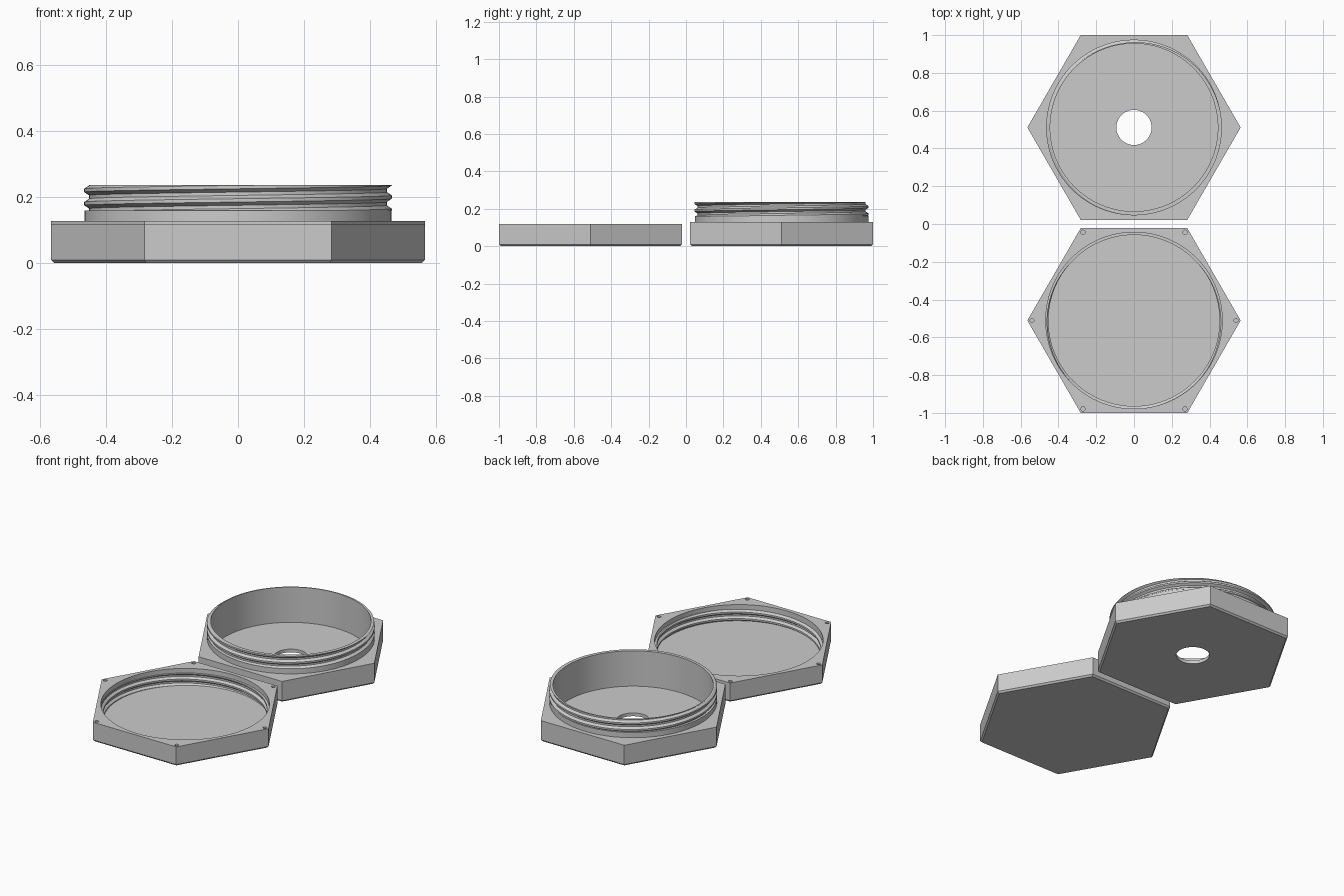
import bpy, bmesh, math
from mathutils import Vector

if "Cube" in bpy.data.objects:
    bpy.data.objects.remove(bpy.data.objects["Cube"], do_unlink=True)

SEG = 144
APOTHEM = 0.489
PITCH = 0.04
CENTRE_Y = 0.511

grey = bpy.data.materials.new("light grey plastic")
grey.use_nodes = True
grey.diffuse_color = (0.6, 0.6, 0.6, 1)
grey.node_tree.nodes["Principled BSDF"].inputs["Base Color"].default_value = (0.6, 0.6, 0.6, 1)


# Each ring is a function of angle giving (radius, height)
def circle(r, z):
    return lambda a: (r, z)


def hexagon(apothem, z):
    sixth = math.pi / 3
    return lambda a: (apothem / math.cos(a % sixth - sixth / 2), z)


def thread(root, crest, z0, z1):
    """Right-handed helical rows, cut off flat at z0 and z1."""
    def row(offset):
        def point(a):
            turn = a / math.tau
            z = min(max(z0 + PITCH * (turn + offset), z0), z1)
            phase = ((z - z0) / PITCH - turn) % 1
            t = min(max((abs(phase - 0.5) * 2 - 0.25) / 0.5, 0), 1)
            return root + (crest - root) * t, z
        return point
    return [row(turn + k) for turn in range(-2, 3) for k in (0.125, 0.375, 0.625, 0.875)]


def lathe(name, rings, y):
    bm = bmesh.new()
    grid = []
    for ring in rings:
        line = []
        for i in range(SEG + 1):
            a = math.tau * i / SEG
            r, z = ring(a)
            line.append(bm.verts.new((r * math.cos(a), r * math.sin(a), z)))
        grid.append(line)
    for lower, upper in zip(grid, grid[1:]):
        for i in range(SEG):
            bm.faces.new((lower[i], lower[i + 1], upper[i + 1], upper[i]))
    bmesh.ops.remove_doubles(bm, verts=bm.verts, dist=0.00005)
    bmesh.ops.recalc_face_normals(bm, faces=bm.faces)
    mesh = bpy.data.meshes.new(name)
    bm.to_mesh(mesh)
    bm.free()
    mesh.materials.append(grey)
    obj = bpy.data.objects.new(name, mesh)
    obj.location.y = y
    bpy.context.collection.objects.link(obj)
    return obj


def select_only(obj):
    bpy.ops.object.select_all(action='DESELECT')
    obj.select_set(True)
    bpy.context.view_layer.objects.active = obj


def hex_shell(height):
    return [hexagon(APOTHEM - 0.009, 0), hexagon(APOTHEM, 0.01), hexagon(APOTHEM, height)]


# Threaded base with a drilled floor
base = lathe("threaded_base",
             [circle(0.093, 0)] + hex_shell(0.128)
             + [circle(0.464, 0.128), circle(0.464, 0.16)]
             + thread(0.45, 0.465, 0.16, 0.236)
             + [circle(0.444, 0.236), circle(0.444, 0.02),
                circle(0.093, 0.02), circle(0.093, 0)], CENTRE_Y)

# Lid with an internal thread
lid = lathe("threaded_lid",
            [circle(0, 0)] + hex_shell(0.118)
            + [circle(0.467, 0.118), circle(0.467, 0.09)]
            + thread(0.453, 0.467, 0.02, 0.09)[::-1]
            + [circle(0, 0.02)], -CENTRE_Y)

# Small round dimples near the lid corners
for i in range(6):
    a = math.tau * i / 6
    bpy.ops.mesh.primitive_cylinder_add(
        vertices=20, radius=0.011, depth=0.02,
        location=Vector((0.54 * math.cos(a), 0.54 * math.sin(a) - CENTRE_Y, 0.118)))
    cutter = bpy.context.object
    cutter.name = "dimple_cutter"
    cutter.hide_render = True
    cutter.data.materials.append(grey)
    cut = lid.modifiers.new("dimple", 'BOOLEAN')
    cut.operation = 'DIFFERENCE'
    cut.solver = 'EXACT'
    cut.object = cutter
    select_only(lid)
    bpy.ops.object.modifier_apply(modifier=cut.name)
    bpy.data.objects.remove(cutter, do_unlink=True)

for part in (base, lid):
    select_only(part)
    bpy.ops.object.shade_smooth_by_angle(angle=math.radians(25))
